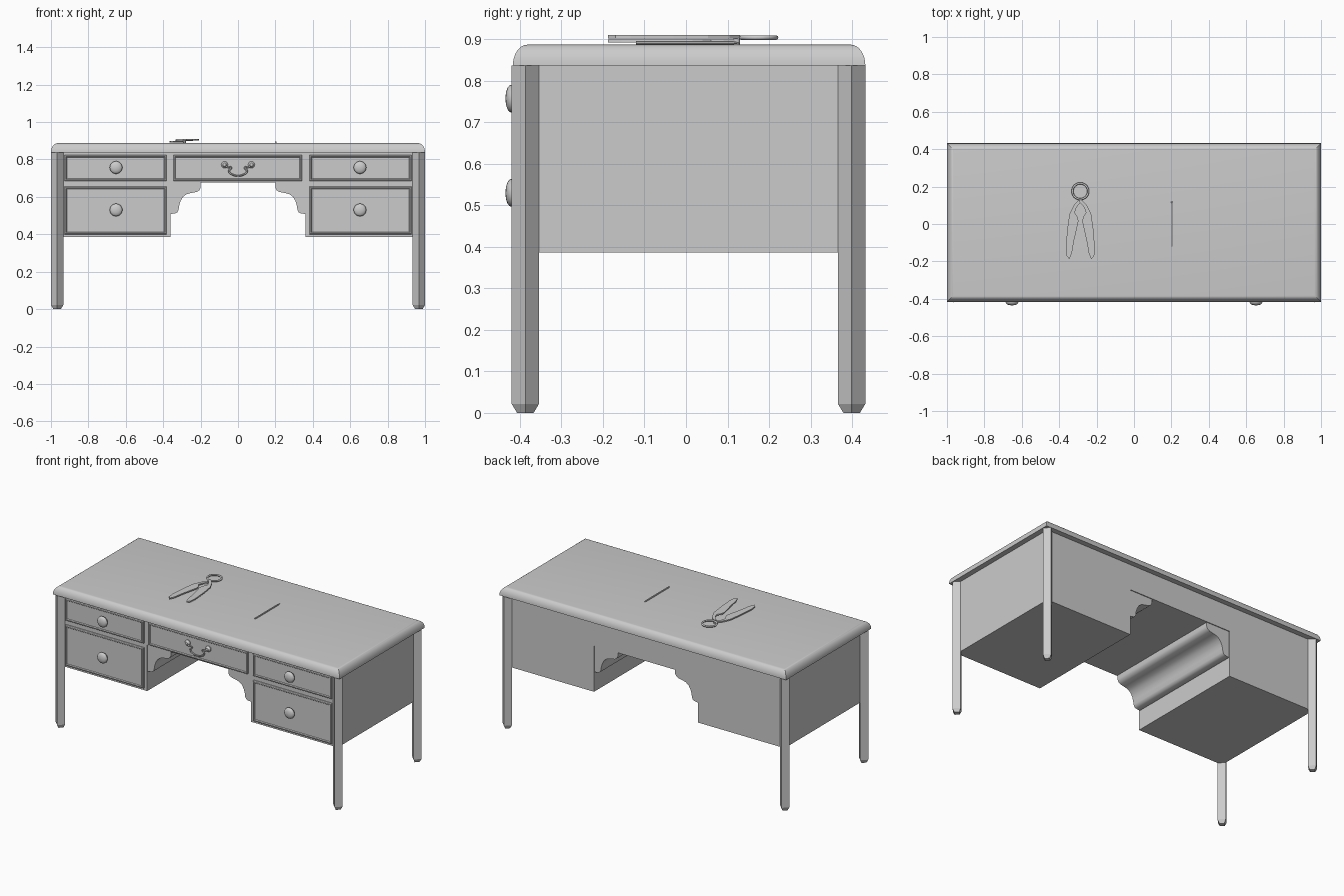
import bpy, bmesh
from math import sin, cos, pi, radians
from mathutils import Matrix, Vector

if "Cube" in bpy.data.objects:
    bpy.data.objects.remove(bpy.data.objects["Cube"])


def finish(name, bm, smooth=None):
    bmesh.ops.recalc_face_normals(bm, faces=bm.faces)
    me = bpy.data.meshes.new(name)
    bm.to_mesh(me)
    bm.free()
    ob = bpy.data.objects.new(name, me)
    bpy.context.collection.objects.link(ob)
    if smooth:
        bpy.ops.object.select_all(action='DESELECT')
        ob.select_set(True)
        bpy.context.view_layer.objects.active = ob
        bpy.ops.object.shade_smooth_by_angle(angle=radians(smooth))
    return ob


def loft(name, rings, smooth=None):
    """Skin a list of closed point rings and cap both ends."""
    bm = bmesh.new()
    vs = [[bm.verts.new(p) for p in r] for r in rings]
    n = len(vs[0])
    for a, b in zip(vs, vs[1:]):
        for i in range(n):
            j = (i + 1) % n
            bm.faces.new((a[i], a[j], b[j], b[i]))
    bm.faces.new(vs[0][::-1])
    bm.faces.new(vs[-1])
    return finish(name, bm, smooth)


def rect(x0, x1, y0, y1, z):
    return [(x0, y0, z), (x1, y0, z), (x1, y1, z), (x0, y1, z)]


def prism_y(name, prof, y0, y1, smooth=None):
    return loft(name, [[(x, y, z) for x, z in prof] for y in (y0, y1)], smooth)


def lathe_y(name, prof, x, z, n=24):
    """Turn an (r, y) profile around an axis that points to the front."""
    return loft(name, [[(x + r * cos(2 * pi * i / n), y, z + r * sin(2 * pi * i / n))
                        for i in range(n)] for r, y in prof], 40)


def tube(name, pts, radius, cyclic=False):
    cu = bpy.data.curves.new(name, 'CURVE')
    cu.dimensions = '3D'
    cu.bevel_depth = radius
    cu.bevel_resolution = 2
    cu.resolution_u = 6
    cu.use_fill_caps = True
    sp = cu.splines.new('BEZIER')
    sp.bezier_points.add(len(pts) - 1)
    for b, p in zip(sp.bezier_points, pts):
        b.co = p
        b.handle_left_type = b.handle_right_type = 'AUTO'
    sp.use_cyclic_u = cyclic
    ob = bpy.data.objects.new(name, cu)
    bpy.context.collection.objects.link(ob)
    return ob


FRONT, BACK = -0.387, 0.399      # leg centre lines and carcass faces
TOP = 0.887

# table top with a rounded upper edge
rings = []
for i in range(9):
    a = pi / 2 * i / 8
    d = 0.035 * (1 - cos(a))
    rings.append(rect(-1 + d, 1 - d, -0.417 + d, 0.432 - d, 0.837 + 0.05 * sin(a)))
loft("table_top", rings, 30)

# diamond-section legs with chamfered feet
for x in (-0.967, 0.967):
    for y, part in ((FRONT, "front_leg"), (BACK, "back_leg")):
        loft(part, [[(x + r, y, z), (x, y + r, z), (x - r, y, z), (x, y - r, z)]
                    for r, z in ((0.02, 0), (0.033, 0.022), (0.033, 0.837))])

# carcass: two pedestals joined over the kneehole
prism_y("carcass", [(-0.967, 0.386), (-0.362, 0.386), (-0.362, 0.676), (0.362, 0.676),
                    (0.362, 0.386), (0.967, 0.386), (0.967, 0.84), (-0.967, 0.84)],
        FRONT, BACK)

# shaped brackets running along the kneehole
bracket = [(0.364, 0.678), (0.2, 0.678), (0.2, 0.65), (0.207, 0.635), (0.222, 0.626),
           (0.25, 0.621), (0.275, 0.614), (0.294, 0.6), (0.307, 0.578), (0.314, 0.555),
           (0.318, 0.53), (0.324, 0.518), (0.336, 0.512), (0.364, 0.508)]
for s in (-1, 1):
    prism_y("kneehole_bracket", [(s * x, z) for x, z in bracket],
            FRONT + 0.005, BACK - 0.005, 40)


# drawer fronts: raised panel inside a stepped moulding
def drawer(name, x0, x1, z0, z1):
    def ring(d, y):
        return [(x0 + d, y, z0 + d), (x1 - d, y, z0 + d), (x1 - d, y, z1 - d), (x0 + d, y, z1 - d)]
    loft(name, [ring(0, FRONT + 0.01), ring(0, -0.395), ring(0.004, -0.4),
                ring(0.009, -0.4), ring(0.013, -0.395)])


knob = [(0.018, -0.392), (0.018, -0.405), (0.031, -0.412), (0.034, -0.418), (0.032, -0.425),
        (0.026, -0.430), (0.015, -0.4335), (0.003, -0.435)]
for s in (-1, 1):
    a, b = sorted((s * 0.382, s * 0.928))
    drawer("upper_drawer", a, b, 0.684, 0.824)
    drawer("lower_drawer", a, b, 0.4, 0.655)
    for z in (0.757, 0.53):
        lathe_y("drawer_knob", knob, s * 0.652, z)
drawer("center_drawer", -0.346, 0.343, 0.684, 0.824)

# drop handle on the centre drawer
for s in (-1, 1):
    lathe_y("handle_rosette", [(0.018, -0.392), (0.018, -0.4), (0.012, -0.406),
                               (0.009, -0.412), (0.002, -0.414)], s * 0.072, 0.772, 16)
half = [(0.072, 0.772), (0.055, 0.758), (0.037, 0.757), (0.048, 0.738), (0.032, 0.72)]
tube("drop_handle", [(-x, -0.406, z) for x, z in half] +
     [(x, -0.406, z) for x, z in half[::-1]], 0.0045)

# shears: ring grip and two blades
CX = -0.287
grip = [(CX + 0.042 * cos(i * pi / 6), 0.175 + 0.042 * sin(i * pi / 6), 0.904) for i in range(12)]
tube("shears_ring", grip, 0.0055, True)
blade = [(0.006, 0.13), (0.032, 0.105), (0.058, 0.053), (0.07, -0.03), (0.078, -0.134),
         (0.074, -0.17), (0.058, -0.188), (0.045, -0.155), (0.036, -0.1), (0.01, 0.016),
         (0.016, 0.04), (0.03, 0.06), (0.02, 0.09), (-0.006, 0.12)]
for s, z in ((-1, 0.892), (1, 0.902)):
    loft("shears_blade", [[(CX + s * x, y, h) for x, y in blade] for h in (z, z + 0.008)])
bm = bmesh.new()
bmesh.ops.create_cone(bm, cap_ends=True, segments=12, radius1=0.008, radius2=0.008, depth=0.022,
                      matrix=Matrix.Translation(Vector((CX, 0.122, 0.898))))
finish("shears_pivot", bm, 40)

# pencil lying on the top
n = 8
loft("pencil", [[(0.202 + r * cos(2 * pi * i / n), y, TOP + 0.0045 + r * sin(2 * pi * i / n))
                 for i in range(n)]
                for r, y in ((0.0045, -0.12), (0.0045, 0.11), (0.001, 0.13))], 40)
